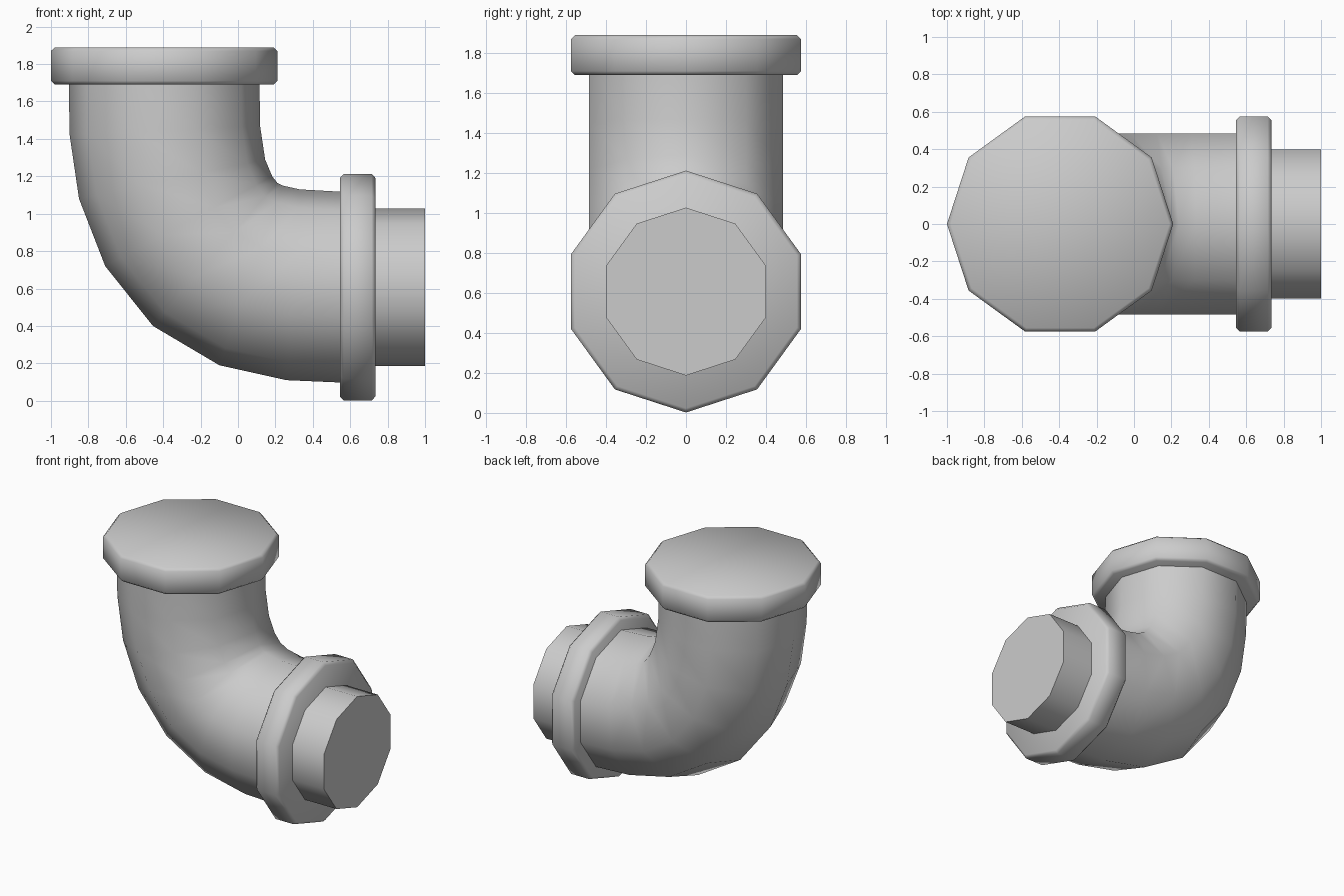
import bpy, bmesh, math

if "Cube" in bpy.data.objects:
    bpy.data.objects.remove(bpy.data.objects["Cube"])

SIDES = 10


def loft(name, rings, radius, bevel=0.0):
    """Skin ten-sided rings; each ring is given by its outer and inner (x, z) points."""
    bm = bmesh.new()
    loops = []
    for (ox, oz), (ix, iz) in rings:
        cx, cz = (ox + ix) / 2, (oz + iz) / 2
        ux, uz = (ix - ox) / 2, (iz - oz) / 2
        loop = []
        for k in range(SIDES):
            a = 2 * math.pi * k / SIDES
            loop.append(bm.verts.new((cx + ux * math.cos(a),
                                      radius * math.sin(a),
                                      cz + uz * math.cos(a))))
        loops.append(loop)
    for a, b in zip(loops, loops[1:]):
        for k in range(SIDES):
            j = (k + 1) % SIDES
            bm.faces.new((a[k], a[j], b[j], b[k]))
    caps = [bm.faces.new(loops[0]), bm.faces.new(loops[-1])]
    bmesh.ops.recalc_face_normals(bm, faces=bm.faces)
    if bevel:
        rim = list({e for f in caps for e in f.edges})
        bmesh.ops.bevel(bm, geom=rim, offset=bevel, segments=1,
                        profile=0.5, affect='EDGES')
    mesh = bpy.data.meshes.new(name)
    bm.to_mesh(mesh)
    bm.free()
    obj = bpy.data.objects.new(name, mesh)
    bpy.context.collection.objects.link(obj)
    bpy.ops.object.select_all(action='DESELECT')
    obj.select_set(True)
    bpy.context.view_layer.objects.active = obj
    bpy.ops.object.shade_smooth_by_angle(angle=math.radians(50))
    return obj


def upright(z, r):
    return ((AX - r, z), (AX + r, z))


def sideways(x, r):
    return ((x, AZ - r), (x, AZ + r))


AX, AZ = -0.395, 0.607     # axis of the vertical and horizontal openings
PIPE, COLLAR, STUB = 0.51, 0.605, 0.42

# Elbow: straight ends with a tight inner bend and a wide outer bend
outer = [(-0.90, 1.42), (-0.85, 1.08), (-0.71, 0.72),
         (-0.455, 0.40), (-0.10, 0.19), (0.26, 0.11)]
inner = [(0.118, 1.47), (0.145, 1.29), (0.183, 1.20),
         (0.225, 1.155), (0.33, 1.13), (0.40, 1.125)]
inner[3:] = [(0.21, 1.165), (0.24, 1.15), (0.33, 1.13)]
bend = list(zip(outer, inner))
loft("elbow_pipe",
     [upright(1.70, PIPE)] + bend + [sideways(0.56, PIPE)], PIPE)

# Collars at both ends
loft("top_collar", [upright(1.69, COLLAR), upright(1.89, COLLAR)], COLLAR, 0.02)
loft("side_collar", [sideways(0.545, COLLAR), sideways(0.735, COLLAR)], COLLAR, 0.02)

# Narrow stub leaving the side collar
loft("outlet_stub", [sideways(0.72, STUB), sideways(1.0, STUB)], STUB)
